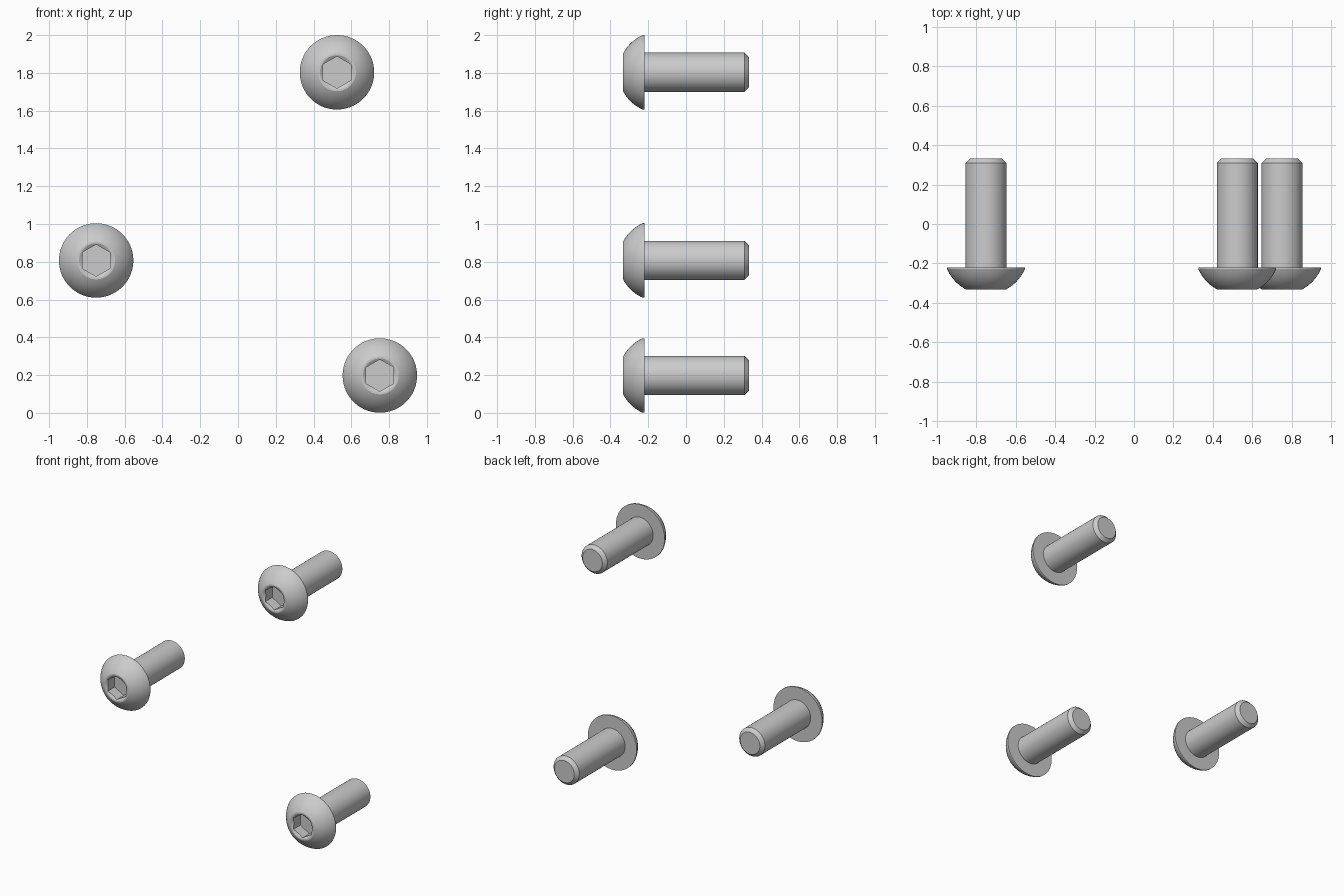
import bpy, bmesh
from math import sin, cos, pi, radians, sqrt, asin

if "Cube" in bpy.data.objects:
    bpy.data.objects.remove(bpy.data.objects["Cube"])

SEG = 72
FRONT, BACK = -0.333, 0.333
HEAD_R, FLAT_R, SHANK_R = 0.197, 0.10, 0.104
RIM_Y, UNDER_Y = -0.23, -0.22
APOTHEM, SINK_R, DEPTH = 0.073, 0.09, 0.085


def hex_radius(a):
    # hexagon with corners pointing up and down
    return APOTHEM / cos((a + pi / 6) % (pi / 3) - pi / 6)


def ring(bm, fn):
    # fn(angle) -> (radius, y); one loop around the screw axis
    verts = []
    for i in range(SEG):
        a = 2 * pi * i / SEG
        r, y = fn(a)
        verts.append(bm.verts.new((r * cos(a), y, r * sin(a))))
    return verts


def make_screw(name, x, z):
    bm = bmesh.new()
    # hex socket: floor, walls, countersunk mouth
    rings = [
        ring(bm, lambda a: (hex_radius(a), FRONT + DEPTH)),
        ring(bm, lambda a: (hex_radius(a), FRONT + 0.6 * (SINK_R - hex_radius(a)))),
    ]
    # domed head as part of a sphere centred on the axis
    c = -0.142
    R = sqrt(FLAT_R ** 2 + (FRONT - c) ** 2)
    a0, a1 = asin(FLAT_R / R), asin(HEAD_R / R)
    profile = [(SINK_R, FRONT)]
    for i in range(11):
        t = a0 + (a1 - a0) * i / 10
        profile.append((R * sin(t), c - R * cos(t)))
    # rim, underside, shank and chamfered tip
    profile += [(HEAD_R, UNDER_Y), (SHANK_R, UNDER_Y),
                (SHANK_R, BACK - 0.024), (0.08, BACK)]
    rings += [ring(bm, lambda a, p=p: p) for p in profile]

    for r0, r1 in zip(rings, rings[1:]):
        for i in range(SEG):
            j = (i + 1) % SEG
            bm.faces.new((r0[i], r0[j], r1[j], r1[i]))
    bm.faces.new(rings[0])
    bm.faces.new(rings[-1])
    bmesh.ops.recalc_face_normals(bm, faces=bm.faces)

    mesh = bpy.data.meshes.new(name)
    bm.to_mesh(mesh)
    bm.free()
    ob = bpy.data.objects.new(name, mesh)
    ob.location = (x, 0, z)
    bpy.context.collection.objects.link(ob)
    bpy.ops.object.select_all(action='DESELECT')
    ob.select_set(True)
    bpy.context.view_layer.objects.active = ob
    bpy.ops.object.shade_smooth_by_angle(angle=radians(25))


# three identical button-head screws
for name, x, z in (("screw_top", 0.524, 1.803),
                   ("screw_left", -0.751, 0.807),
                   ("screw_bottom", 0.751, 0.198)):
    make_screw(name, x, z)
